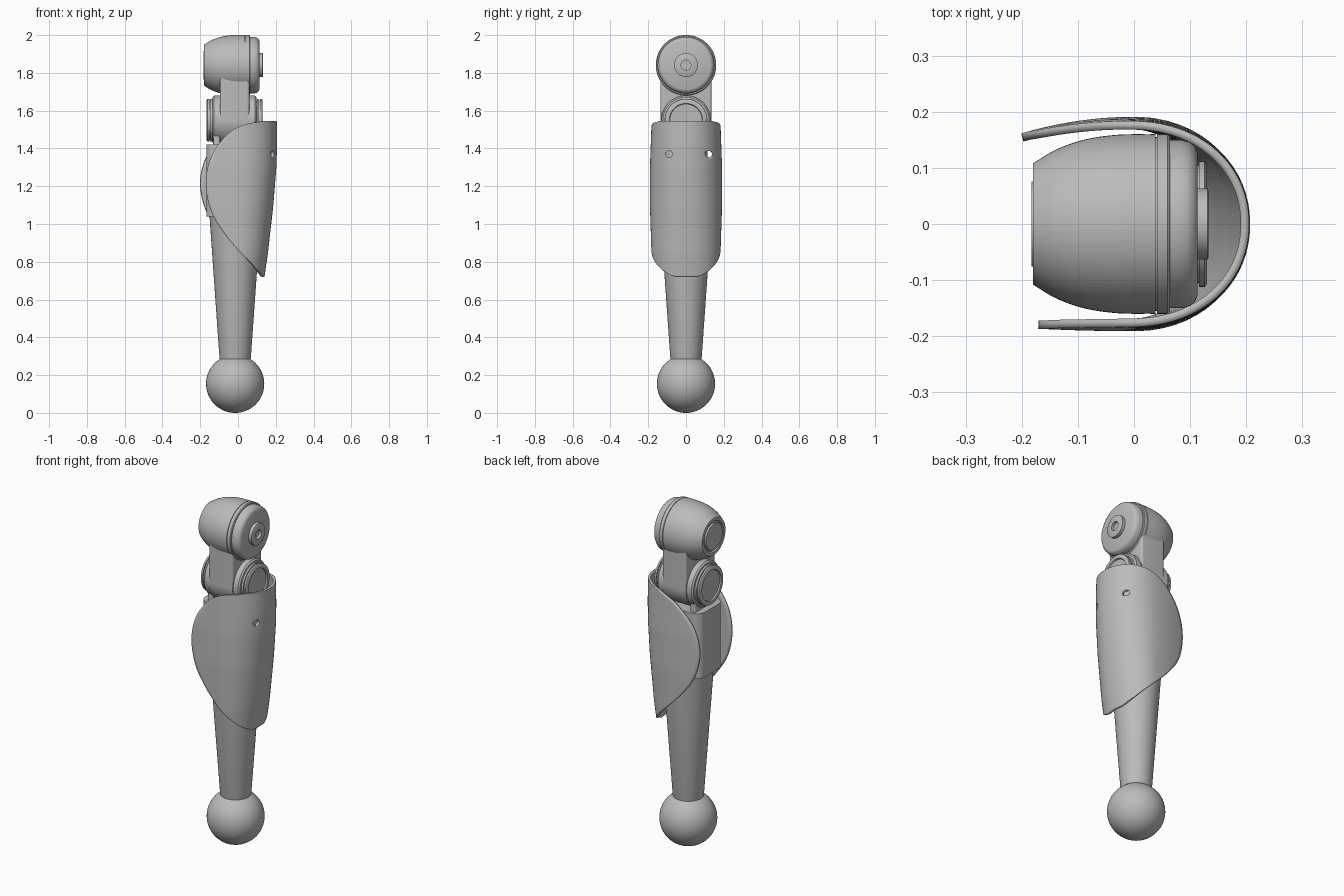
import bpy, bmesh, math
from mathutils import Matrix, Vector

if "Cube" in bpy.data.objects:
    bpy.data.objects.remove(bpy.data.objects["Cube"])

grey = bpy.data.materials.new("plain grey")
grey.use_nodes = True
grey.diffuse_color = (0.5, 0.5, 0.5, 1)
grey.node_tree.nodes["Principled BSDF"].inputs["Base Color"].default_value = (0.5, 0.5, 0.5, 1)


def finish(bm, name, angle=35):
    bmesh.ops.recalc_face_normals(bm, faces=bm.faces)
    mesh = bpy.data.meshes.new(name)
    bm.to_mesh(mesh)
    bm.free()
    mesh.materials.append(grey)
    ob = bpy.data.objects.new(name, mesh)
    bpy.context.collection.objects.link(ob)
    bpy.ops.object.select_all(action="DESELECT")
    ob.select_set(True)
    bpy.context.view_layer.objects.active = ob
    bpy.ops.object.shade_smooth_by_angle(angle=math.radians(angle))
    return ob


def lathe(name, profile, centre, axis="X", steps=64):
    """Turn (distance along axis, radius) pairs into a closed round part."""
    bm = bmesh.new()
    rings = []
    for d, r in profile:
        ring = []
        for i in range(steps):
            a = math.tau * i / steps
            u, v = r * math.cos(a), r * math.sin(a)
            p = Vector((d, u, v) if axis == "X" else (u, v, d))
            ring.append(bm.verts.new(p + Vector(centre)))
        rings.append(ring)
    for a, b in zip(rings, rings[1:]):
        for i in range(steps):
            j = (i + 1) % steps
            bm.faces.new((a[i], a[j], b[j], b[i]))
    bm.faces.new(rings[0])
    bm.faces.new(rings[-1])
    return finish(bm, name)


def block(name, lo, hi, bevel):
    bm = bmesh.new()
    bmesh.ops.create_cube(bm, size=1)
    lo, hi = Vector(lo), Vector(hi)
    size = hi - lo
    for v in bm.verts:
        v.co = Vector(v.co[i] * size[i] for i in range(3)) + (lo + hi) / 2
    edges = [e for e in bm.edges if abs(e.verts[0].co.z - e.verts[1].co.z) > 0.01]
    bmesh.ops.bevel(bm, geom=edges, offset=bevel, segments=6, profile=0.5, affect="EDGES")
    return finish(bm, name)


def smooth_path(points, steps=8):
    """Catmull-Rom curve through the points."""
    pts = [Vector(p) for p in points]
    pts = [2 * pts[0] - pts[1]] + pts + [2 * pts[-1] - pts[-2]]
    out = []
    for a, b, c, d in zip(pts, pts[1:], pts[2:], pts[3:]):
        for i in range(steps):
            t = i / steps
            out.append(0.5 * (2 * b + (c - a) * t + (2 * a - 5 * b + 4 * c - d) * t * t
                              + (3 * b - a - 3 * c + d) * t ** 3))
    return out + [pts[-2]]


def lookup(table, z):
    for (z0, a), (z1, b) in zip(table, table[1:]):
        if z <= z1:
            return a + (b - a) * max(0, (z - z0) / (z1 - z0))
    return table[-1][1]


# Ball foot
bm = bmesh.new()
bmesh.ops.create_uvsphere(bm, u_segments=64, v_segments=32, radius=0.154,
                          matrix=Matrix.Translation((-0.015, 0, 0.154)))
finish(bm, "ball_foot")

# Tapered shin and the housing above it
lathe("shin", [(0.27, 0.078), (0.29, 0.083), (1.1, 0.14)], (-0.015, 0, 0), "Z")
block("calf_housing", (-0.168, -0.115, 1.04), (0.13, 0.115, 1.42), 0.05)

# Knee: two cheeks with stepped discs on the outside
for side, name in ((-1, "right"), (1, "left")):
    centre = (-0.018, 0, 1.55)
    lathe(name + "_knee_cheek", [(side * d, r) for d, r in
          ((0.07, 0.13), (0.108, 0.13), (0.116, 0.122))], centre)
    lathe(name + "_knee_disc", [(side * d, r) for d, r in
          ((0.11, 0.1), (0.118, 0.1), (0.118, 0.113), (0.129, 0.113), (0.129, 0.105),
           (0.134, 0.105), (0.134, 0.112), (0.144, 0.112), (0.148, 0.106),
           (0.148, 0.088), (0.14, 0.085))], centre)
    block(name + "_knee_arm", (side * 0.095 - 0.035, -0.1, 1.38),
          (side * 0.095, 0.1, 1.55), 0.01)

# Thigh link between knee and hip
block("thigh_link", (-0.095, -0.135, 1.55), (0.06, 0.135, 1.84), 0.012)
lathe("thigh_link_end", [(-0.095, 0.135), (0.06, 0.135)], (0, 0, 1.55))

# Hip barrel, end cap and hub
hip = (0, 0, 1.841)
barrel = [tuple(p) for p in smooth_path(
    [(-0.18, 0.108), (-0.14, 0.132), (-0.09, 0.15), (-0.03, 0.159), (0.038, 0.16)], 5)]
lathe("hip_barrel", [(-0.172, 0.085), (-0.18, 0.09)] + barrel + [(0.038, 0.15)], hip)
lathe("hip_end_plate", [(-0.17, 0.076), (-0.183, 0.076)], hip)
lathe("hip_ring", [(0.03, 0.155), (0.041, 0.155), (0.041, 0.16), (0.06, 0.16), (0.064, 0.156)], hip)
lathe("hip_cap", [(0.06, 0.15), (0.085, 0.15), (0.1, 0.146), (0.109, 0.138), (0.113, 0.128)], hip)
lathe("hip_hub", [(0.11, 0.063), (0.131, 0.063), (0.133, 0.06), (0.133, 0.026), (0.118, 0.026)], hip)

# Shin guard: wrapped shell whose side walls follow a curved free edge (x, z)
front_edge = [(0.12, 0.722), (0.07, 0.785), (0.01, 0.85), (-0.08, 0.96), (-0.145, 1.075),
              (-0.17, 1.22), (-0.14, 1.36), (-0.06, 1.47), (0.03, 1.525), (0.13, 1.545)]
nose = [(0.72, 0.125), (0.85, 0.144), (1.1, 0.172), (1.3, 0.188), (1.42, 0.192), (1.55, 0.19)]
width = [(0.72, 0.158), (0.85, 0.168), (1.1, 0.176), (1.3, 0.176), (1.55, 0.167)]
half = 24
bm = bmesh.new()
rows = []
for edge_x, z in smooth_path(front_edge):
    a, w = lookup(nose, z), lookup(width, z)
    row = []
    for i in range(-half, half + 1):
        sign = -1 if i < 0 else 1
        # The back wall reaches a little further round and curls in
        end = edge_x - (0.027 * max(0, -edge_x / 0.17) if sign > 0 else 0)
        span = math.acos(min(1, end / a)) if end > 0 else math.pi / 2 - end / a
        t = span * abs(i) / half
        if t < math.pi / 2:
            x, y = a * math.cos(t) ** 0.95, w * math.sin(t) ** 0.95
        else:
            x = -a * (t - math.pi / 2)
            y = w - (0.75 if sign > 0 else 0.15) * x * x
        row.append(bm.verts.new((x, sign * y, z)))
    rows.append(row)
for r, s in zip(rows, rows[1:]):
    for i in range(2 * half):
        bm.faces.new((r[i], r[i + 1], s[i + 1], s[i]))
bmesh.ops.remove_doubles(bm, verts=bm.verts, dist=0.0005)
guard = finish(bm, "shin_guard", 50)
wall = guard.modifiers.new("wall", "SOLIDIFY")
wall.thickness = 0.015
wall.offset = -1 if guard.data.polygons[len(guard.data.polygons) // 2].normal.x > 0 else 1

# Two screw holes through the guard
for y in (-0.09, 0.12):
    cutter = lathe("hole_cutter", [(0.1, 0.017), (0.25, 0.017)], (0, y, 1.37), steps=24)
    cutter.hide_render = True
    cutter.hide_set(True)
    cut = guard.modifiers.new("hole", "BOOLEAN")
    cut.operation = "DIFFERENCE"
    cut.object = cutter
